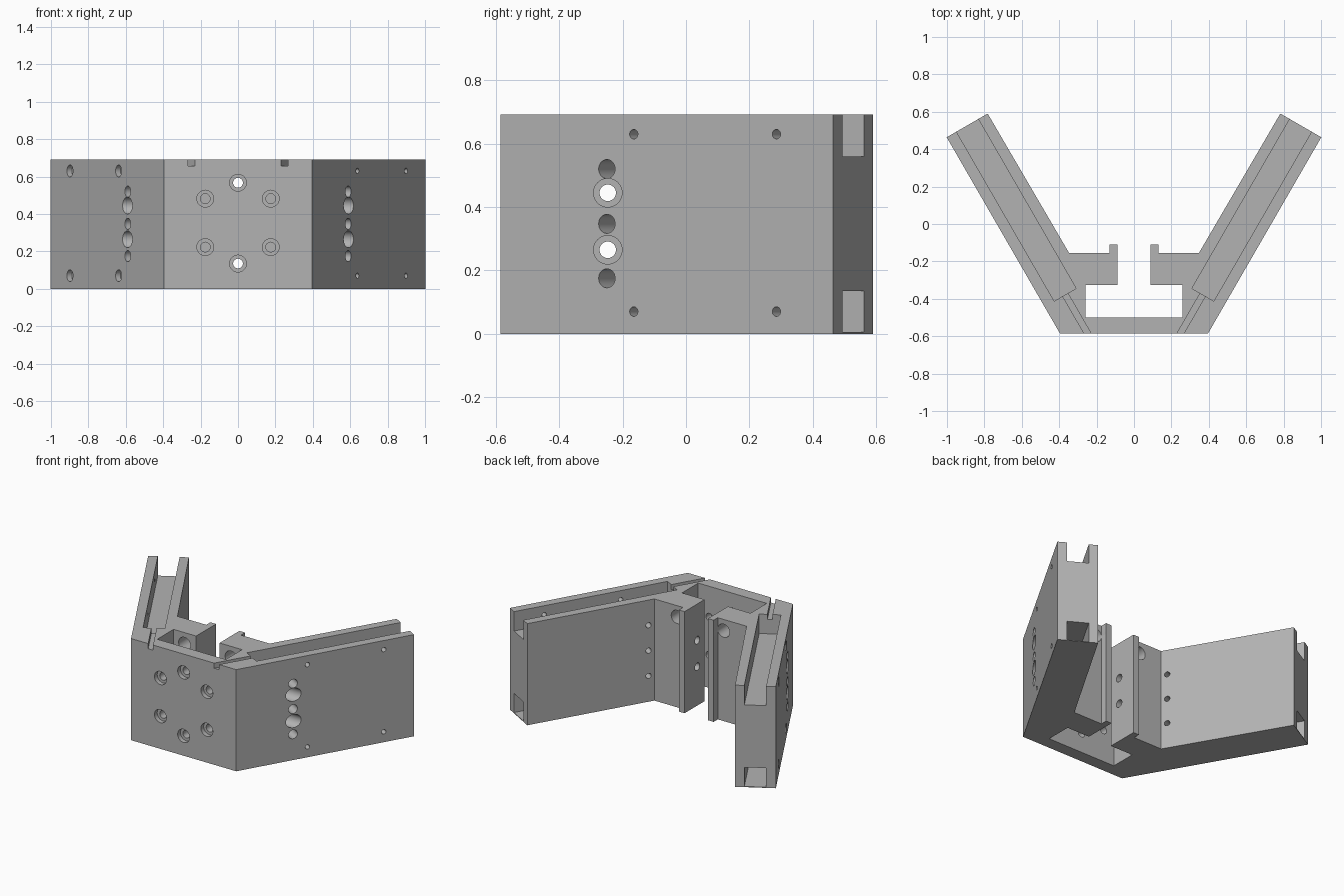
import bpy, bmesh, math
from mathutils import Vector, Matrix

cube = bpy.data.objects.get("Cube")
if cube:
    bpy.data.objects.remove(cube, do_unlink=True)

HEIGHT = 0.692
CORNER = Vector((0.396, -0.585, 0))
ALONG = Vector((0.5, 0.866, 0)).normalized()    # along the arm, away from the front
INWARD = Vector((-0.866, 0.5, 0)).normalized()  # through the arm, outer to inner face
ARM_LENGTH, ARM_THICK = 1.211, 0.253

grey = bpy.data.materials.new("plain_grey")
grey.use_nodes = True
grey.diffuse_color = (0.45, 0.45, 0.45, 1)
grey.node_tree.nodes["Principled BSDF"].inputs["Base Color"].default_value = (0.45, 0.45, 0.45, 1)


def prism(name, points, z0, z1):
    """Extrude a flat outline from z0 up to z1."""
    bm = bmesh.new()
    face = bm.faces.new([bm.verts.new((p[0], p[1], z0)) for p in points])
    top = bmesh.ops.extrude_face_region(bm, geom=[face])["geom"]
    verts = [v for v in top if isinstance(v, bmesh.types.BMVert)]
    bmesh.ops.translate(bm, vec=(0, 0, z1 - z0), verts=verts)
    bmesh.ops.recalc_face_normals(bm, faces=bm.faces)
    return finish(name, bm)


def rod(start, end, radius):
    """Round cutter between two points."""
    start, end = Vector(start), Vector(end)
    axis = end - start
    bm = bmesh.new()
    place = Matrix.Translation((start + end) / 2) @ axis.to_track_quat("Z", "Y").to_matrix().to_4x4()
    bmesh.ops.create_cone(bm, cap_ends=True, segments=32, radius1=radius, radius2=radius,
                          depth=axis.length, matrix=place)
    cutters.append(finish("hole_cutter", bm))


def finish(name, bm):
    mesh = bpy.data.meshes.new(name)
    bm.to_mesh(mesh)
    bm.free()
    mesh.materials.append(grey)
    obj = bpy.data.objects.new(name, mesh)
    bpy.context.collection.objects.link(obj)
    return obj


def arm(side, u, t, z=0):
    """Point on an arm: u along it, t in from its outer face."""
    p = CORNER + ALONG * u + INWARD * t
    return Vector((p.x * side, p.y, z))


def arm_cut(side, u0, u1, t0, t1, z0, z1):
    corners = [arm(side, u, t) for u, t in ((u0, t0), (u1, t0), (u1, t1), (u0, t1))]
    cutters.append(prism("groove_cutter", corners, z0, z1))


# Bracket outline: front plate, two splayed arms and two hooked jaws
half = [CORNER, arm(1, ARM_LENGTH, 0), arm(1, ARM_LENGTH, ARM_THICK),
        (0.347, -0.155), (0.131, -0.155), (0.131, -0.11), (0.088, -0.11),
        (0.088, -0.325), (0.258, -0.325), (0.258, -0.5)]
outline = list(half) + [(-p[0], p[1]) for p in reversed(half)]
body = prism("splayed_bracket", outline, 0, HEIGHT)

cutters = []
for side in (1, -1):
    # Deep top groove, closed lower channel and shallow wire slot
    arm_cut(side, 0.165, 1.4, 0.06, 0.195, 0.56, 0.8)
    arm_cut(side, 0.165, 1.4, 0.06, 0.195, 0.005, 0.135)
    arm_cut(side, -0.25, 0.18, 0.112, 0.144, 0.657, 0.8)
    # Small holes through the arm, wider on the outside
    for z in (0.175, 0.347, 0.52):
        rod(arm(side, 0.387, -0.1, z), arm(side, 0.387, 0.4, z), 0.018)
        rod(arm(side, 0.387, -0.1, z), arm(side, 0.387, 0.16, z), 0.03)
    # Screw holes in the outer wall, recessed on one side
    for u in (0.485, 1.005):
        for z in (0.07, 0.63):
            rod(arm(side, u, -0.1, z), arm(side, u, 0.1, z), 0.015)
            if side < 0:
                rod(arm(side, u, -0.1, z), arm(side, u, 0.03, z), 0.032)
    # Recesses for the cross pins, and round holes through the jaws
    for z in (0.265, 0.445):
        rod((side * 0.5, -0.247, z), (side * 0.9, -0.247, z), 0.045)
    rod((side * 0.175, -0.4, 0.615), (side * 0.175, -0.08, 0.615), 0.045)

# Cross pin holes running through both arms and jaws
for z in (0.265, 0.445):
    rod((-0.9, -0.247, z), (0.9, -0.247, z), 0.026)

# Ring of recessed screw holes in the front plate
for x, z in ((0, 0.567), (0, 0.135), (0.175, 0.482), (0.175, 0.223), (-0.175, 0.482), (-0.175, 0.223)):
    rod((x, -0.7, z), (x, -0.42, z), 0.026)
    rod((x, -0.7, z), (x, -0.555, z), 0.045)

# Cut everything out, then discard the cutters
for cutter in cutters:
    cutter.hide_render = True
    mod = body.modifiers.new("cut", "BOOLEAN")
    mod.operation, mod.solver, mod.object = "DIFFERENCE", "EXACT", cutter
graph = bpy.context.evaluated_depsgraph_get()
graph.update()
result = bpy.data.meshes.new_from_object(body.evaluated_get(graph))
body.modifiers.clear()
body.data = result
for cutter in cutters:
    bpy.data.objects.remove(cutter, do_unlink=True)
body.data.materials.clear()
body.data.materials.append(grey)
body.data.polygons.foreach_set("material_index", [0] * len(body.data.polygons))

bpy.ops.object.select_all(action="DESELECT")
body.select_set(True)
bpy.context.view_layer.objects.active = body
bpy.ops.object.shade_smooth_by_angle(angle=math.radians(30))
